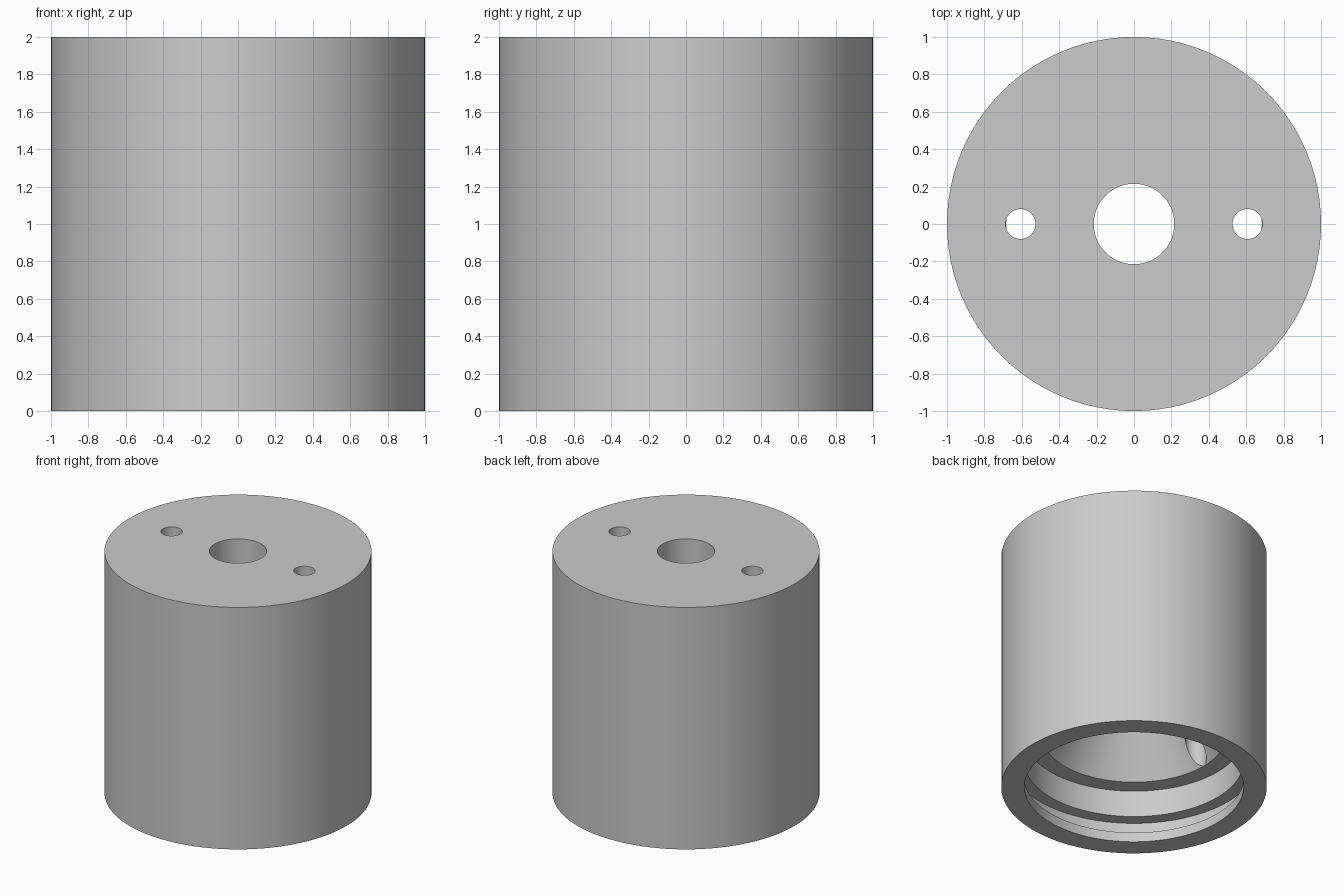
import bpy
import bmesh
import math

SEGMENTS = 96

cube = bpy.data.objects.get("Cube")
if cube:
    bpy.data.objects.remove(cube, do_unlink=True)


def make_material(name, color):
    mat = bpy.data.materials.new(name)
    mat.use_nodes = True
    mat.diffuse_color = color
    mat.node_tree.nodes["Principled BSDF"].inputs["Base Color"].default_value = color
    return mat


def lathe(name, profile):
    """Turn a closed (radius, height) profile around the z axis."""
    bm = bmesh.new()
    verts = [bm.verts.new((r, 0, z)) for r, z in profile]
    edges = [bm.edges.new((v, verts[i - 1])) for i, v in enumerate(verts)]
    bmesh.ops.spin(bm, geom=verts + edges, axis=(0, 0, 1), cent=(0, 0, 0),
                   angle=math.tau, steps=SEGMENTS, use_merge=True)
    bmesh.ops.remove_doubles(bm, verts=bm.verts, dist=1e-5)
    bmesh.ops.recalc_face_normals(bm, faces=bm.faces)
    mesh = bpy.data.meshes.new(name)
    bm.to_mesh(mesh)
    bm.free()
    obj = bpy.data.objects.new(name, mesh)
    bpy.context.collection.objects.link(obj)
    return obj


# Housing: bore, tapered cavity, stepped seat, ring groove and lower lip
housing = lathe("cylindrical_housing", [
    (1.0, 0.0), (1.0, 2.0),
    (0.215, 2.0), (0.215, 1.17),
    (0.69, 0.44), (0.826, 0.44),
    (0.826, 0.22), (0.93, 0.22),
    (0.93, 0.08), (0.826, 0.08),
    (0.826, 0.0),
])
housing.data.materials.append(make_material("light_grey", (0.6, 0.6, 0.6, 1)))

# Pair of screw holes drilled from the top into the cavity
for side in (-1, 1):
    bpy.ops.mesh.primitive_cylinder_add(vertices=48, radius=0.08, depth=1.8,
                                        location=(side * 0.607, 0, 1.35))
    cutter = bpy.context.object
    cutter.name = "screw_hole_cutter"
    cutter.hide_render = True
    cut = housing.modifiers.new("screw_hole", 'BOOLEAN')
    cut.operation = 'DIFFERENCE'
    cut.solver = 'EXACT'
    cut.object = cutter
    bpy.context.view_layer.objects.active = housing
    bpy.ops.object.modifier_apply(modifier=cut.name)
    bpy.data.objects.remove(cutter, do_unlink=True)

# Smooth round walls with crisp rims
bpy.ops.object.select_all(action='DESELECT')
housing.select_set(True)
bpy.context.view_layer.objects.active = housing
bpy.ops.object.shade_smooth_by_angle(angle=math.radians(30))
